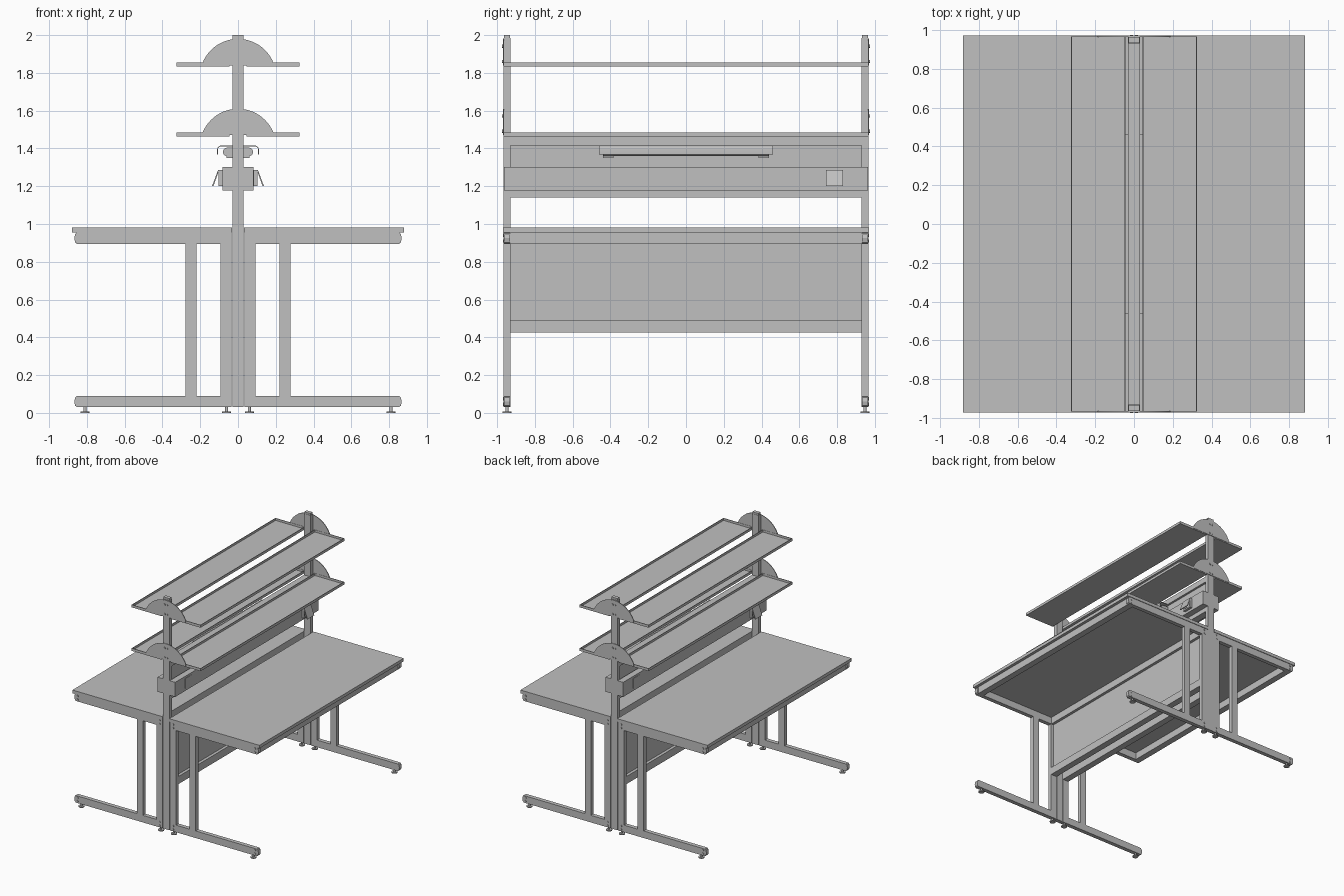
import bpy, bmesh
from math import sin, cos, pi, asin
from mathutils import Matrix, Vector

cube = bpy.data.objects.get("Cube")
if cube:
    bpy.data.objects.remove(cube)

grey = bpy.data.materials.new("light grey metal")
grey.use_nodes = True
colour = (0.527, 0.527, 0.527, 1)
grey.diffuse_color = colour
grey.node_tree.nodes["Principled BSDF"].inputs["Base Color"].default_value = colour

SIDES = (("left", 1), ("right", -1))
ENDS = (("front", -1), ("back", 1))
Y_OUT, Y_IN = 0.965, 0.93


def finish(name, bm):
    bmesh.ops.recalc_face_normals(bm, faces=bm.faces)
    mesh = bpy.data.meshes.new(name)
    bm.to_mesh(mesh)
    bm.free()
    mesh.materials.append(grey)
    obj = bpy.data.objects.new(name, mesh)
    bpy.context.collection.objects.link(obj)
    return obj


def add_box(bm, x, y, z):
    size = [b - a for a, b in (x, y, z)]
    mid = [(a + b) / 2 for a, b in (x, y, z)]
    m = Matrix.Translation(mid) @ Matrix.Diagonal([abs(s) for s in size] + [1])
    bmesh.ops.create_cube(bm, size=1, matrix=m)


def boxes(name, *parts):
    bm = bmesh.new()
    for p in parts:
        add_box(bm, *p)
    return finish(name, bm)


def span(s, a, b):
    return tuple(sorted((s * a, s * b)))


def prism(name, outline, y0, y1):
    """Extrude an (x, z) outline along y."""
    bm = bmesh.new()
    face = bm.faces.new([bm.verts.new((x, y0, z)) for x, z in outline])
    ext = bmesh.ops.extrude_face_region(bm, geom=[face])
    verts = [v for v in ext["geom"] if isinstance(v, bmesh.types.BMVert)]
    bmesh.ops.translate(bm, verts=verts, vec=(0, y1 - y0, 0))
    return finish(name, bm)


def cylinder(bm, centre, r, depth, axis="Z"):
    rot = Matrix.Rotation(pi / 2, 4, "X") if axis == "Y" else Matrix()
    bmesh.ops.create_cone(bm, cap_ends=True, segments=14, radius1=r, radius2=r,
                          depth=depth, matrix=Matrix.Translation(centre) @ rot)


def dome(base, half, rise, n=24):
    """Circular segment standing on a short straight plate."""
    r = (half ** 2 + rise ** 2) / (2 * rise)
    a = asin(half / r)
    pts = [(r * sin(a - 2 * a * i / n), base + rise - r + r * cos(a - 2 * a * i / n))
           for i in range(n + 1)]
    return pts + [(-half, base - 0.015), (half, base - 0.015)]


# Central uprights at each end, with caps
for end, e in ENDS:
    y = span(e, Y_IN, Y_OUT)
    boxes(end + "_upright", ((-0.03, 0.03), y, (0.03, 1.985)))
    boxes(end + "_upright_cap", ((-0.028, 0.028), span(e, 0.932, 0.963), (1.985, 2.0)))

# Two back-to-back tables
for side, s in SIDES:
    boxes(side + "_table_top", (span(s, 0.032, 0.88), (-0.97, 0.97), (0.955, 0.982)))
    rails = [(span(s, x, x + 0.055), (-Y_IN, Y_IN), (0.895, 0.955)) for x in (0.034, 0.8)]
    boxes(side + "_table_long_rails", *rails)
    boxes(side + "_modesty_panel", (span(s, 0.055, 0.065), (-Y_IN, Y_IN), (0.49, 0.895)))
    boxes(side + "_modesty_rail", (span(s, 0.034, 0.09), (-Y_IN, Y_IN), (0.425, 0.49)))
    for end, e in ENDS:
        tag = f"{end}_{side}_"
        y = span(e, Y_IN, Y_OUT)
        boxes(tag + "top_beam", (span(s, 0.034, 0.855), y, (0.895, 0.955)))
        boxes(tag + "foot_beam", (span(s, 0.034, 0.855), y, (0.03, 0.09)))
        boxes(tag + "main_leg", (span(s, 0.034, 0.092), y, (0.09, 0.895)))
        boxes(tag + "outer_leg", (span(s, 0.22, 0.277), y, (0.09, 0.895)))
        # Rounded end caps
        for part, z in (("top_beam_cap", 0.925), ("foot_beam_cap", 0.06)):
            outline = [(s * 0.855, z - 0.028), (s * 0.862, z - 0.022), (s * 0.867, z),
                       (s * 0.862, z + 0.022), (s * 0.855, z + 0.028)]
            prism(tag + part, outline, e * (Y_IN + 0.002), e * (Y_OUT - 0.002))
        # Adjustable feet
        bm = bmesh.new()
        for x in (0.06, 0.81):
            cylinder(bm, (s * x, e * 0.9475, 0.004), 0.024, 0.008)
            cylinder(bm, (s * x, e * 0.9475, 0.02), 0.008, 0.03)
        finish(tag + "levelling_feet", bm)
        # Frame bolts
        bm = bmesh.new()
        for x in (0.064, 0.835):
            for z in (0.045, 0.075, 0.91, 0.94):
                cylinder(bm, (s * x, e * Y_OUT, z), 0.009, 0.008, "Y")
        finish(tag + "frame_bolts", bm)

# Tray shelves on domed brackets
for level, z in (("lower", 1.463), ("upper", 1.833)):
    for side, s in SIDES:
        floor, top, t = (z, z + 0.004), (z, z + 0.022), 0.005
        boxes(f"{level}_{side}_shelf",
              (span(s, 0.045, 0.325), (-0.967, 0.967), floor),
              (span(s, 0.045, 0.045 + t), (-0.967, 0.967), top),
              (span(s, 0.325 - t, 0.325), (-0.967, 0.967), top),
              (span(s, 0.045, 0.325), (-0.967, -0.967 + t), top),
              (span(s, 0.045, 0.325), (0.967 - t, 0.967), top))
    for end, e in ENDS:
        prism(f"{level}_{end}_shelf_bracket", dome(z + 0.022, 0.187, 0.125),
              e * 0.964, e * 0.97)
        bm = bmesh.new()
        for x in (-0.012, 0.012):
            for dz in (0.028, 0.108):
                cylinder(bm, (x, e * 0.97, z + dz), 0.008, 0.009, "Y")
        finish(f"{level}_{end}_bracket_bolts", bm)

# Back panel between the uprights
boxes("back_panel", ((-0.012, 0.012), (-Y_IN, Y_IN), (1.18, 1.415)))
boxes("back_panel_rails", ((-0.03, 0.03), (-Y_IN, Y_IN), (1.415, 1.463)),
      ((-0.03, 0.03), (-Y_IN, Y_IN), (1.14, 1.18)))

for side, s in SIDES:
    # Power raceway
    boxes(side + "_power_raceway", (span(s, 0.03, 0.083), (-0.963, 0.963), (1.178, 1.302)))
    # Sockets: one flush, one with its flap hanging open
    flush, opened = -s * 0.785, s * 0.785
    boxes(side + "_flush_socket",
          (span(s, 0.083, 0.086), (flush - 0.045, flush + 0.045), (1.2, 1.285)))
    w = 0.043
    boxes(side + "_socket_frame",
          (span(s, 0.083, 0.104), (opened - w, opened - w + 0.012), (1.21, 1.28)),
          (span(s, 0.083, 0.104), (opened + w - 0.012, opened + w), (1.21, 1.28)),
          (span(s, 0.083, 0.104), (opened - w, opened + w), (1.27, 1.285)),
          (span(s, 0.083, 0.104), (opened - w, opened + w), (1.2, 1.212)))
    prism(side + "_socket_flap",
          [(s * 0.1, 1.285), (s * 0.106, 1.285), (s * 0.137, 1.202), (s * 0.13, 1.2)],
          opened - 0.045, opened + 0.045)
    # Task lamp: curved hood
    arc = [(0.09 + 0.02 * sin(i * pi / 10), 1.395 + 0.02 * cos(i * pi / 10)) for i in range(6)]
    inner = [(0.09 + 0.016 * sin(i * pi / 10), 1.395 + 0.016 * cos(i * pi / 10))
             for i in range(5, -1, -1)]
    hood = [(0.03, 1.415)] + arc + [(0.11, 1.367), (0.106, 1.367)] + inner + [(0.03, 1.411)]
    prism(side + "_lamp_hood", [(s * x, z) for x, z in hood], -0.46, 0.46)
    # Lamp tube with rounded outer edge, and end blocks
    tube = [(0.058 + 0.022 * sin(i * pi / 10), 1.382 + 0.022 * cos(i * pi / 10))
            for i in range(11)]
    tube = [(0.012, 1.404)] + tube + [(0.012, 1.36)]
    prism(side + "_lamp_tube", [(s * x, z) for x, z in tube], -0.44, 0.44)
    boxes(side + "_lamp_end_blocks",
          *[(span(s, 0.012, 0.06), span(e, 0.385, 0.44), (1.35, 1.365)) for _, e in ENDS])

# Smooth shading on the rounded parts
bpy.ops.object.select_all(action="DESELECT")
for obj in bpy.context.scene.objects:
    if any(k in obj.name for k in ("feet", "bolts", "bracket", "hood", "tube")):
        obj.select_set(True)
        bpy.context.view_layer.objects.active = obj
bpy.ops.object.shade_smooth_by_angle(angle=0.6)
